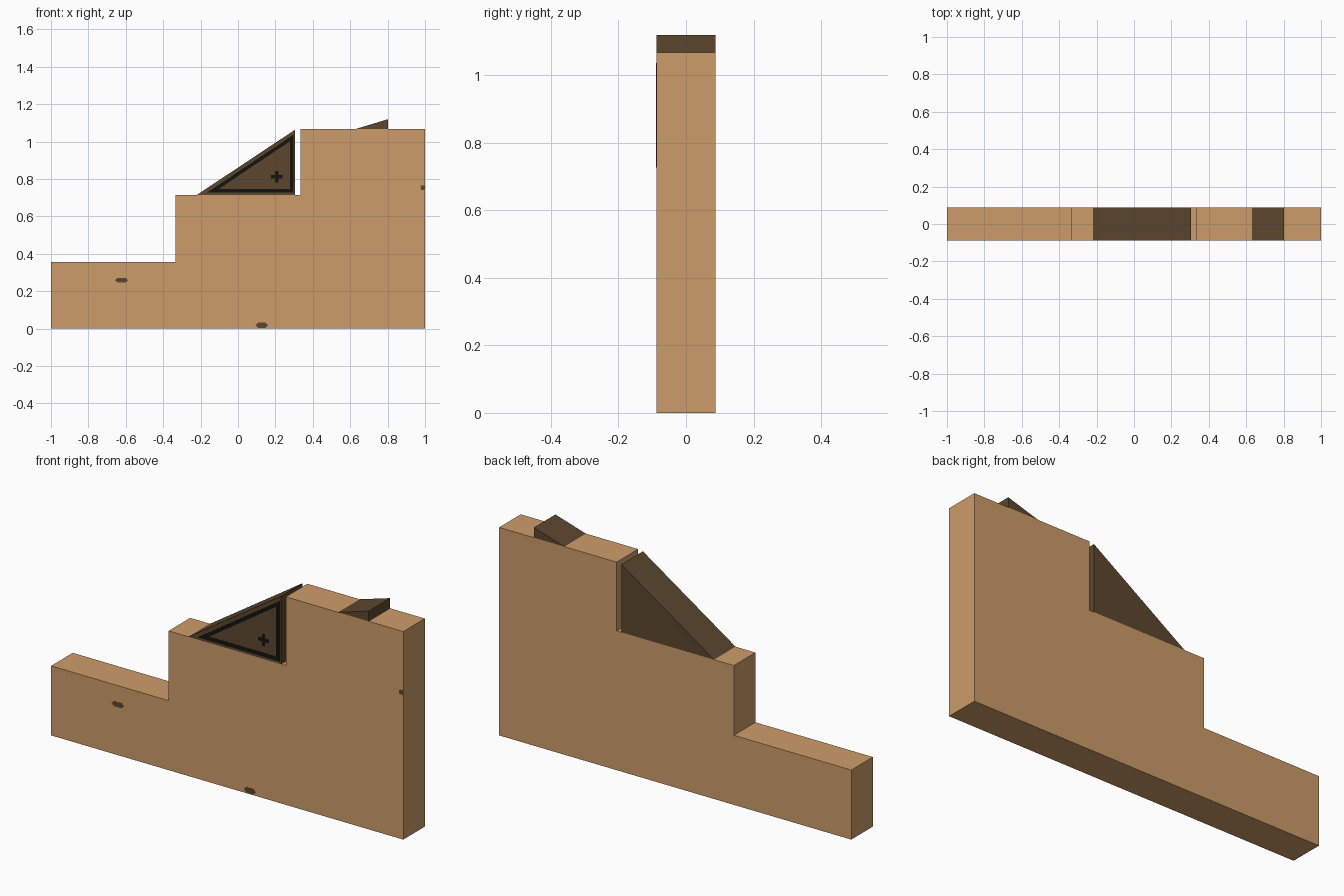
import bpy

if "Cube" in bpy.data.objects:
    bpy.data.objects.remove(bpy.data.objects["Cube"])

HALF = 0.0875  # half the thickness of the slab


def material(name, rgb):
    m = bpy.data.materials.new(name)
    m.diffuse_color = (*rgb, 1)
    m.use_nodes = True
    m.node_tree.nodes["Principled BSDF"].inputs["Base Color"].default_value = m.diffuse_color
    return m


tan = material("tan wood", (0.61, 0.335, 0.143))
brown = material("dark brown", (0.107, 0.062, 0.028))
black = material("black paint", (0.007, 0.006, 0.005))


def prism(name, profile, mat, y0=-HALF, y1=HALF):
    """Extrude an anticlockwise x-z profile from y0 (front) to y1 (back)."""
    n = len(profile)
    verts = [(x, y, z) for y in (y0, y1) for x, z in profile]
    faces = [tuple(range(n)), tuple(reversed(range(n, 2 * n)))]
    faces += [(i, i + n, (i + 1) % n + n, (i + 1) % n) for i in range(n)]
    mesh = bpy.data.meshes.new(name)
    mesh.from_pydata(verts, [], faces)
    mesh.materials.append(mat)
    obj = bpy.data.objects.new(name, mesh)
    bpy.context.collection.objects.link(obj)
    return obj


def plate(name, profile, mat, proud=0.0015):
    return prism(name, profile, mat, -HALF - proud, -HALF + 0.001)


# three-step slab
prism("stair_slab", [(-1, 0), (1, 0), (1, 1.068), (0.333, 1.068), (0.333, 0.715),
                     (-0.333, 0.715), (-0.333, 0.357), (-1, 0.357)], tan)

# wedge on the middle step and small wedge tip on the top step
prism("middle_wedge", [(-0.22, 0.715), (0.306, 0.715), (0.306, 1.064)], brown)
prism("top_wedge", [(0.63, 1.068), (0.803, 1.068), (0.803, 1.12)], brown)

# painted triangular border on the front of the middle wedge
outer = [(-0.166, 0.727), (0.296, 0.727), (0.296, 1.036)]
inner = [(-0.104, 0.746), (0.278, 0.746), (0.278, 1.002)]
for i, part in enumerate(("bottom", "right", "slope")):
    j = (i + 1) % 3
    plate("border_" + part, [outer[i], outer[j], inner[j], inner[i]], black)

# painted cross
cx, cz, r, t = 0.207, 0.812, 0.03, 0.009
plate("cross", [(cx - t, cz - r), (cx + t, cz - r), (cx + t, cz - t), (cx + r, cz - t),
                (cx + r, cz + t), (cx + t, cz + t), (cx + t, cz + r), (cx - t, cz + r),
                (cx - t, cz + t), (cx - r, cz + t), (cx - r, cz - t), (cx - t, cz - t)], black)

# small dark knots on the slab front
for i, (x, z, w, h) in enumerate([(0.127, 0.018, 0.033, 0.014), (-0.622, 0.259, 0.035, 0.013),
                                  (0.987, 0.754, 0.012, 0.012)]):
    plate(f"knot_{i}", [(x - w, z), (x - w * 0.6, z - h), (x + w * 0.6, z - h), (x + w, z),
                        (x + w * 0.6, z + h), (x - w * 0.6, z + h)], brown, 0.0005)
